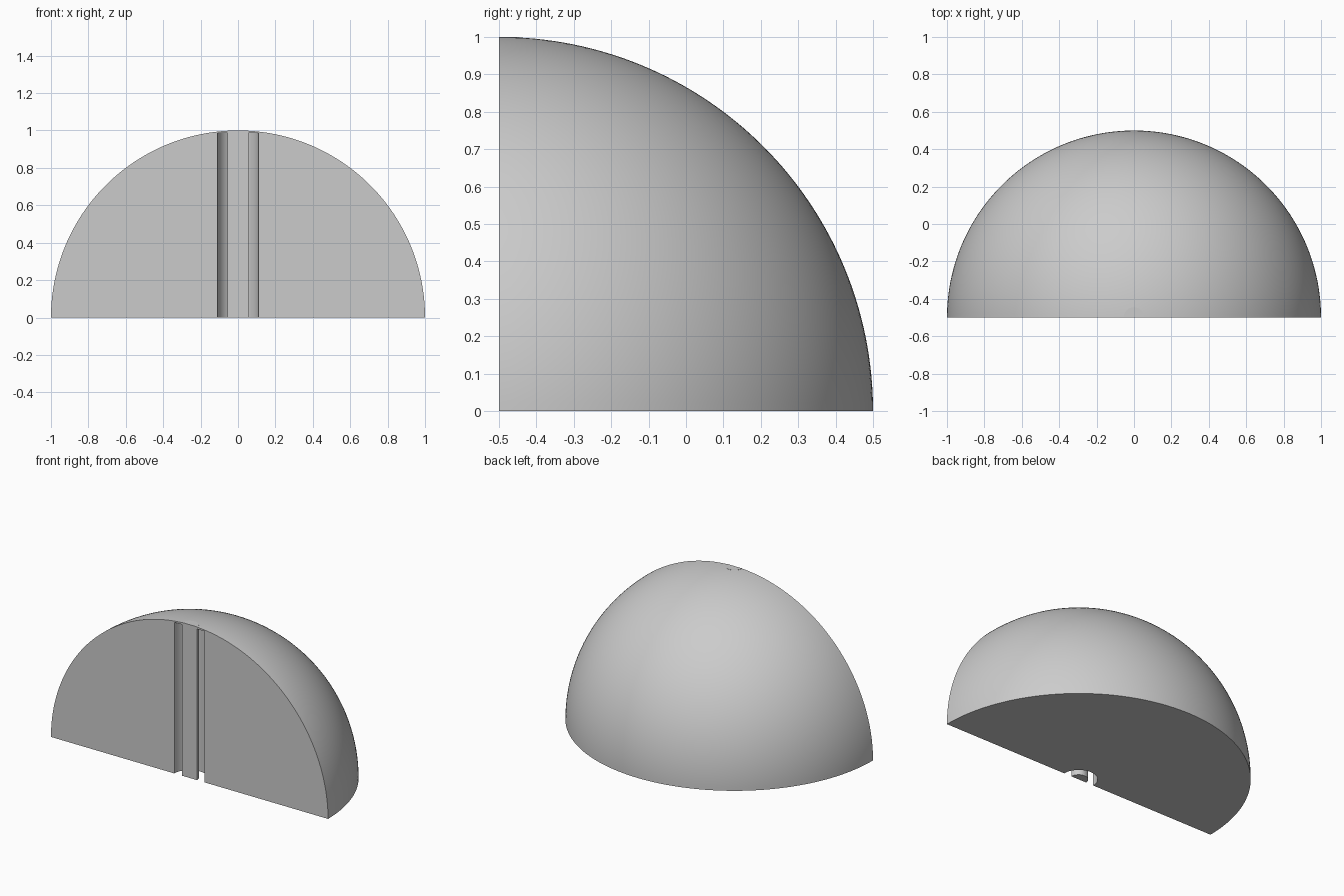
import bpy
import bmesh
from math import cos, sin, pi, radians
from mathutils import Vector

cube = bpy.data.objects.get("Cube")
if cube:
    bpy.data.objects.remove(cube, do_unlink=True)

RADIUS = 1.0
FRONT_Y = -0.5
CORE_R = 0.055       # round core inside the slot
SLOT_R = 0.11        # outer wall of the slot
SLOT_TOP = 0.986
RINGS, STEPS = 64, 96

# Single plain colour
grey = bpy.data.materials.new("plain_grey")
grey.use_nodes = True
colour = (0.6, 0.6, 0.6, 1)
grey.diffuse_color = colour
grey.node_tree.nodes["Principled BSDF"].inputs["Base Color"].default_value = colour

# Half section: core foot, slot, flat base, dome arc, small flat core top
outline = [(0, 0), (CORE_R, 0), (CORE_R, SLOT_TOP), (SLOT_R, SLOT_TOP), (SLOT_R, 0)]
arc = [(RADIUS * cos(i / RINGS * pi / 2), RADIUS * sin(i / RINGS * pi / 2))
       for i in range(RINGS)]
outline += [p for p in arc if p[0] > CORE_R + 0.005]
outline += [(CORE_R, (RADIUS**2 - CORE_R**2) ** 0.5), (CORE_R, RADIUS), (0, RADIUS)]

# Turn the section half a circle about the upright axis on the front face
bm = bmesh.new()
verts = [bm.verts.new((r, FRONT_Y, z)) for r, z in outline]
edges = [bm.edges.new(pair) for pair in zip(verts, verts[1:])]
bmesh.ops.spin(bm, geom=verts + edges, cent=Vector((0, FRONT_Y, 0)),
               axis=Vector((0, 0, 1)), angle=pi, steps=STEPS)
bmesh.ops.remove_doubles(bm, verts=bm.verts, dist=1e-5)

# Close the flat front on both sides of the axis
rim = [e for e in bm.edges if e.is_boundary]
foot = min((v for v in bm.verts if abs(v.co.x) < 1e-5 and abs(v.co.y - FRONT_Y) < 1e-5),
           key=lambda v: v.co.z)
top = max(bm.verts, key=lambda v: v.co.z - abs(v.co.x) - abs(v.co.y - FRONT_Y))
axis_edge = bm.edges.new((foot, top))
for side in (1, -1):
    half = [e for e in rim if side * sum(v.co.x for v in e.verts) > 0]
    bmesh.ops.contextual_create(bm, geom=half + [axis_edge])
bmesh.ops.recalc_face_normals(bm, faces=bm.faces)

mesh = bpy.data.meshes.new("quarter_dome")
bm.to_mesh(mesh)
bm.free()
mesh.materials.append(grey)
dome = bpy.data.objects.new("quarter_dome", mesh)
bpy.context.collection.objects.link(dome)

# Smooth dome and slot walls, crisp borders
bpy.ops.object.select_all(action="DESELECT")
dome.select_set(True)
bpy.context.view_layer.objects.active = dome
bpy.ops.object.shade_smooth_by_angle(angle=radians(30))
